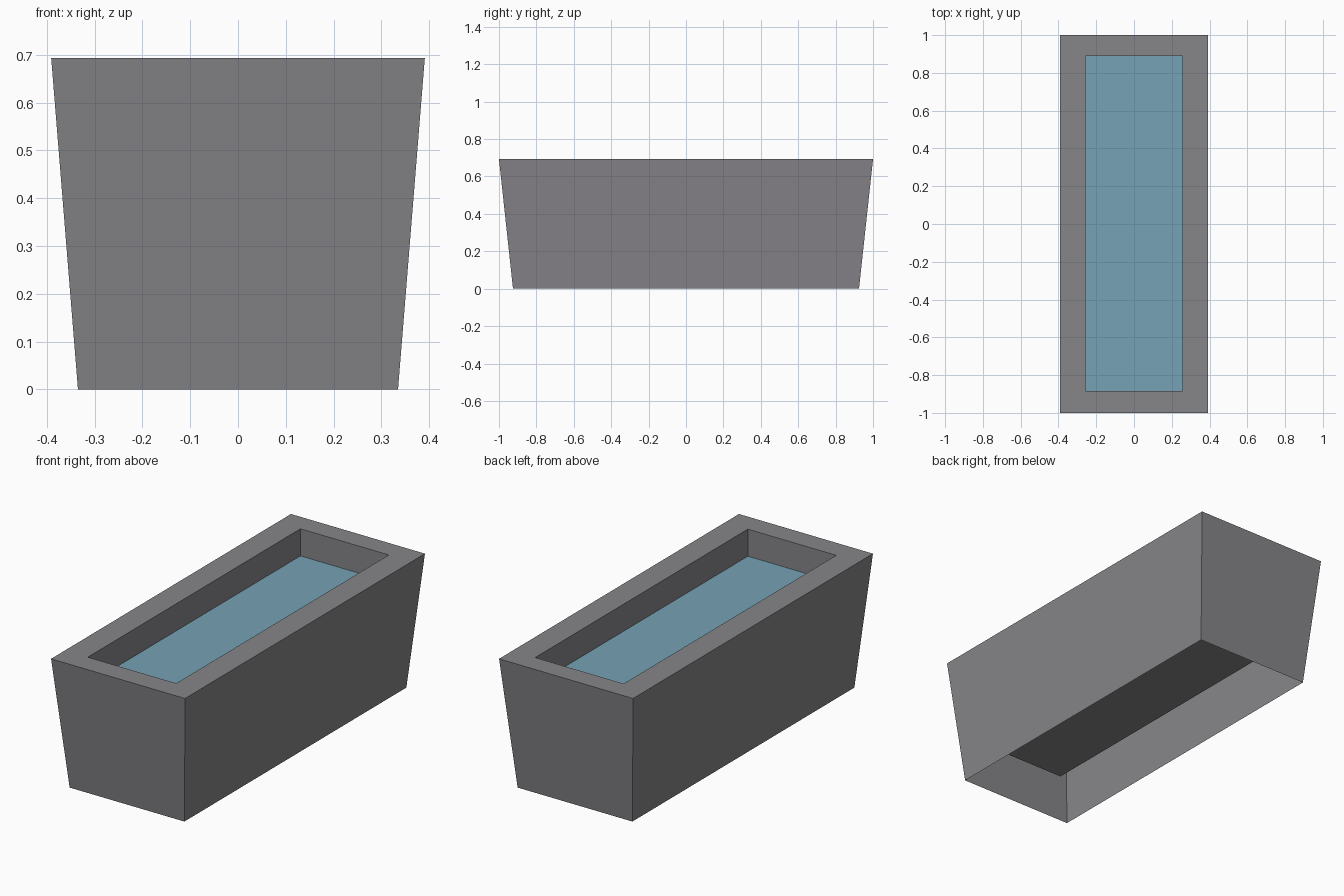
import bpy, bmesh

if "Cube" in bpy.data.objects:
    bpy.data.objects.remove(bpy.data.objects["Cube"])


def ring_mesh(name, rings, color):
    """Bridge successive rectangles (half_x, y_min, y_max, z) and cap the last one."""
    bm = bmesh.new()
    loops = []
    for hx, y0, y1, z in rings:
        corners = [(-hx, y0), (hx, y0), (hx, y1), (-hx, y1)]
        loops.append([bm.verts.new((x, y, z)) for x, y in corners])
    for a, b in zip(loops, loops[1:]):
        for i in range(4):
            j = (i + 1) % 4
            bm.faces.new((a[i], a[j], b[j], b[i]))
    bm.faces.new(loops[-1])
    mesh = bpy.data.meshes.new(name)
    bm.to_mesh(mesh)
    bm.free()
    mat = bpy.data.materials.new(name + "_color")
    mat.diffuse_color = (*color, 1.0)
    mat.use_nodes = True
    mat.node_tree.nodes["Principled BSDF"].inputs["Base Color"].default_value = mat.diffuse_color
    mesh.materials.append(mat)
    obj = bpy.data.objects.new(name, mesh)
    bpy.context.collection.objects.link(obj)
    return obj


inner = (0.258, -0.884, 0.889)

# Trough: tapered outer shell open underneath, flat rim, straight-sided basin with floor
ring_mesh("trough", [
    (0.335, -0.925, 0.925, 0.0),
    (0.391, -1.0, 1.0, 0.693),
    (*inner, 0.693),
    (*inner, 0.225),
], (0.24, 0.235, 0.25))

# Water surface resting inside the basin
ring_mesh("water", [(*inner, 0.55)], (0.18, 0.36, 0.46))
